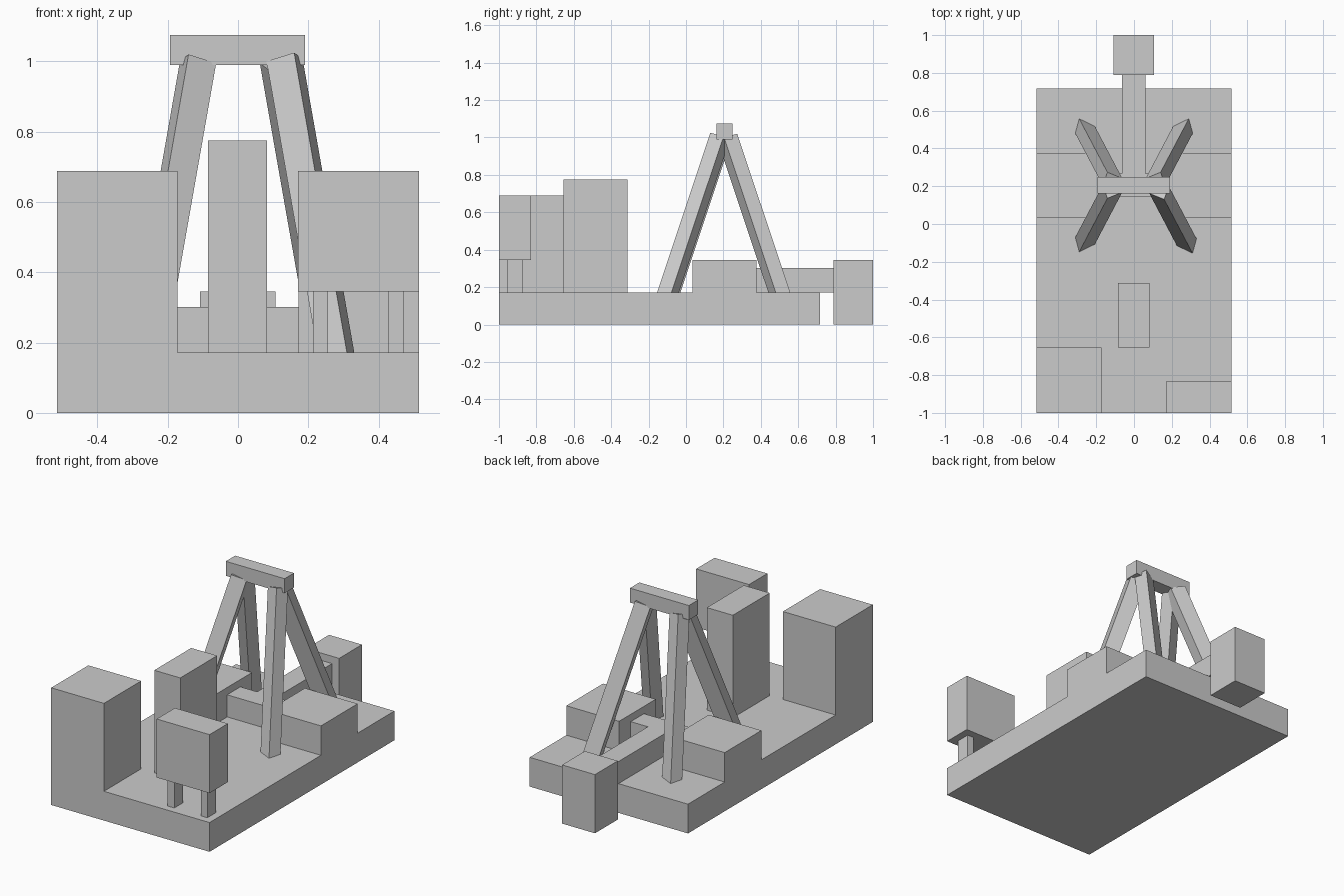
import bpy, bmesh
from mathutils import Vector

if "Cube" in bpy.data.objects:
    bpy.data.objects.remove(bpy.data.objects["Cube"])


def mesh_object(name, bm):
    bmesh.ops.recalc_face_normals(bm, faces=bm.faces)
    mesh = bpy.data.meshes.new(name)
    bm.to_mesh(mesh)
    bm.free()
    obj = bpy.data.objects.new(name, mesh)
    bpy.context.collection.objects.link(obj)
    return obj


def box(name, x, y, z):
    """Axis-aligned box from its (min, max) ranges."""
    bm = bmesh.new()
    bmesh.ops.create_cube(bm, size=1)
    for v in bm.verts:
        v.co = [r[0] if c < 0 else r[1] for c, r in zip(v.co, (x, y, z))]
    return mesh_object(name, bm)


FLOOR = 0.172   # top of the base slab
MID_Y = 0.205   # centre line of the frame

# base slab
box("base", (-0.515, 0.515), (-1, 0.717), (0, FLOOR))

# front blocks
box("tall_corner_block", (-0.515, -0.172), (-1, -0.655), (FLOOR, 0.689))
box("centre_block", (-0.086, 0.083), (-0.655, -0.312), (FLOOR, 0.775))

# raised box on two posts
box("raised_box", (0.171, 0.515), (-1, -0.83), (0.345, 0.689))
for side, x in (("left", 0.213), ("right", 0.428)):
    box(f"raised_box_post_{side}", (x, x + 0.043), (-0.957, -0.875), (FLOOR, 0.345))

# side blocks joined by a cross beam, with a rear beam to the end block
for side, x in (("left", (-0.515, -0.172)), ("right", (0.172, 0.515))):
    box(f"side_block_{side}", x, (0.035, 0.376), (FLOOR, 0.345))
box("cross_beam", (-0.172, 0.172), (0.145, 0.268), (FLOOR, 0.302))
box("rear_beam", (-0.063, 0.06), (0.268, 0.79), (FLOOR, 0.302))
box("rear_end_block", (-0.108, 0.106), (0.788, 1), (0, 0.345))

# top bar of the frame
box("top_bar", (-0.193, 0.19), (0.162, 0.249), (0.99, 1.075))

# splayed legs: slanted square bars with a perpendicular cut at the top
UP = Vector((-0.176, 0.334, 1))
FOOT = [Vector((x, y, FLOOR)) for x, y in
        ((0.29, -0.147), (0.311, -0.07), (0.228, -0.03), (0.207, -0.107))]


def leg(name, sx, sy, offset=(0, 0, 0)):
    bm = bmesh.new()

    def corner(p):
        p = Vector((p.x * sx, MID_Y + (p.y - MID_Y) * sy, p.z))
        return bm.verts.new(p + Vector(offset))

    low = [corner(p - UP * 0.03) for p in FOOT]
    high = [corner(p + UP * (0.848 - UP.dot(p - FOOT[0]) / UP.length_squared))
            for p in FOOT]
    bm.faces.new(low)
    bm.faces.new(high)
    for i in range(4):
        j = (i + 1) % 4
        bm.faces.new((low[i], low[j], high[j], high[i]))
    mesh_object(name, bm)


leg("leg_front_right", 1, 1, (0.019, -0.006, 0.005))
leg("leg_front_left", -1, 1)
leg("leg_back_right", 1, -1)
leg("leg_back_left", -1, -1)
